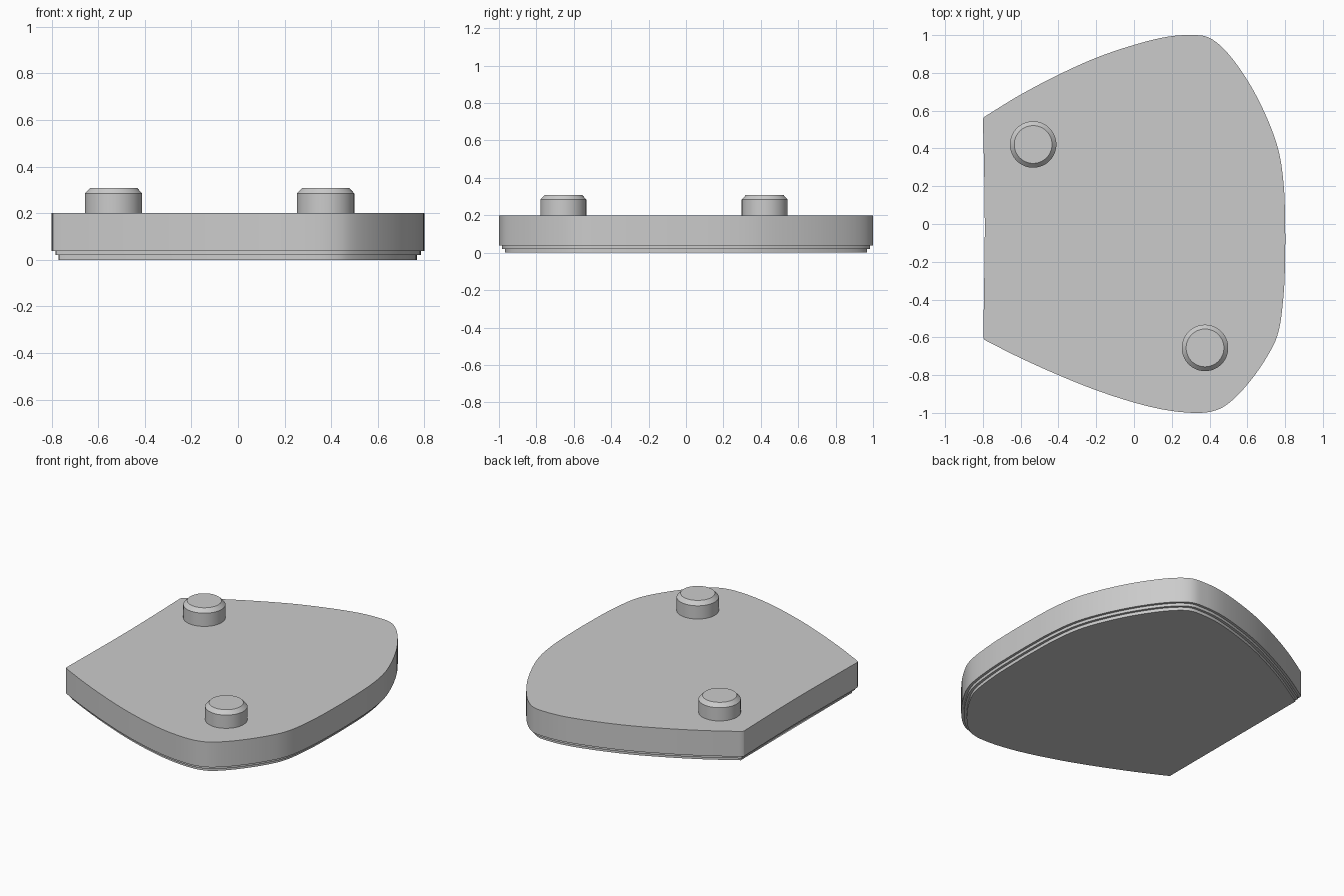
import bpy, bmesh, math
from mathutils import Vector

cube = bpy.data.objects.get("Cube")
if cube:
    bpy.data.objects.remove(cube)

grey = bpy.data.materials.new("plain grey")
grey.use_nodes = True
colour = (0.6, 0.6, 0.6, 1)
grey.diffuse_color = colour
grey.node_tree.nodes["Principled BSDF"].inputs["Base Color"].default_value = colour


def smooth_path(points, steps=6):
    """Catmull-Rom curve through an open run of points."""
    p = [Vector(q) for q in points]
    p = [2 * p[0] - p[1]] + p + [2 * p[-1] - p[-2]]
    out = []
    for a, b, c, d in zip(p, p[1:], p[2:], p[3:]):
        for i in range(steps):
            t = i / steps
            out.append(0.5 * (2 * b + (c - a) * t + (2 * a - 5 * b + 4 * c - d) * t ** 2
                              + (3 * b - a - 3 * c + d) * t ** 3))
    return out + [p[-2]]


def inset(loop, d):
    """Move a clockwise outline inwards by d."""
    out = []
    for i, p in enumerate(loop):
        e1 = (p - loop[i - 1]).normalized()
        e2 = (loop[(i + 1) % len(loop)] - p).normalized()
        n1, n2 = Vector((e1.y, -e1.x)), Vector((e2.y, -e2.x))
        out.append(p + (n1 + n2) * d / (1 + n1.dot(n2)))
    return out


def stack(name, layers):
    """Skin a closed solid through (outline, height) layers, bottom to top."""
    bm = bmesh.new()
    rings = [[bm.verts.new((p.x, p.y, z)) for p in loop] for loop, z in layers]
    for lo, hi in zip(rings, rings[1:]):
        for i in range(len(lo)):
            bm.faces.new((lo[i - 1], lo[i], hi[i], hi[i - 1]))
    bm.faces.new(rings[0])
    bm.faces.new(rings[-1])
    bmesh.ops.recalc_face_normals(bm, faces=bm.faces)
    mesh = bpy.data.meshes.new(name)
    bm.to_mesh(mesh)
    bm.free()
    mesh.materials.append(grey)
    obj = bpy.data.objects.new(name, mesh)
    bpy.context.collection.objects.link(obj)
    bpy.ops.object.select_all(action="DESELECT")
    obj.select_set(True)
    bpy.context.view_layer.objects.active = obj
    bpy.ops.object.shade_smooth_by_angle(angle=math.radians(30))
    return obj


# Plate outline, clockwise: curved rim, then the shallow hollow edge
rim = smooth_path([
    (-.78, .575), (-.6, .685), (-.4, .79), (-.2, .88), (0, .948), (.17, .99), (.3, 1),
    (.4, .985), (.5, .9), (.61, .745), (.7, .57), (.765, .39), (.793, .2), (.8, 0),
    (.8, -.16), (.793, -.36), (.765, -.57), (.7, -.71), (.6, -.85), (.5, -.95),
    (.42, -.99), (.32, -1), (.17, -.985), (0, -.945), (-.2, -.88), (-.4, -.8),
    (-.6, -.71), (-.78, -.62)])
edge = smooth_path([(-.798, -.6), (-.793, -.3), (-.79, -.02), (-.793, .26), (-.8, .555)])
outline = rim + [Vector((-.793, -.611))] + edge + [Vector((-.794, .566))]

# Plate with two small steps under its edge
mid, low = inset(outline, .016), inset(outline, .032)
stack("plate", [(low, 0), (low, .02), (mid, .02), (mid, .038), (outline, .038), (outline, .2)])


# Chamfered locating pegs
def circle(x, y, r, n=64):
    return [Vector((x + r * math.sin(math.tau * i / n), y + r * math.cos(math.tau * i / n)))
            for i in range(n)]


for name, x, y in (("back_peg", -.534, .421), ("front_peg", .376, -.656)):
    wide, top = circle(x, y, .123), circle(x, y, .1)
    stack(name, [(wide, .19), (wide, .285), (top, .309)])
